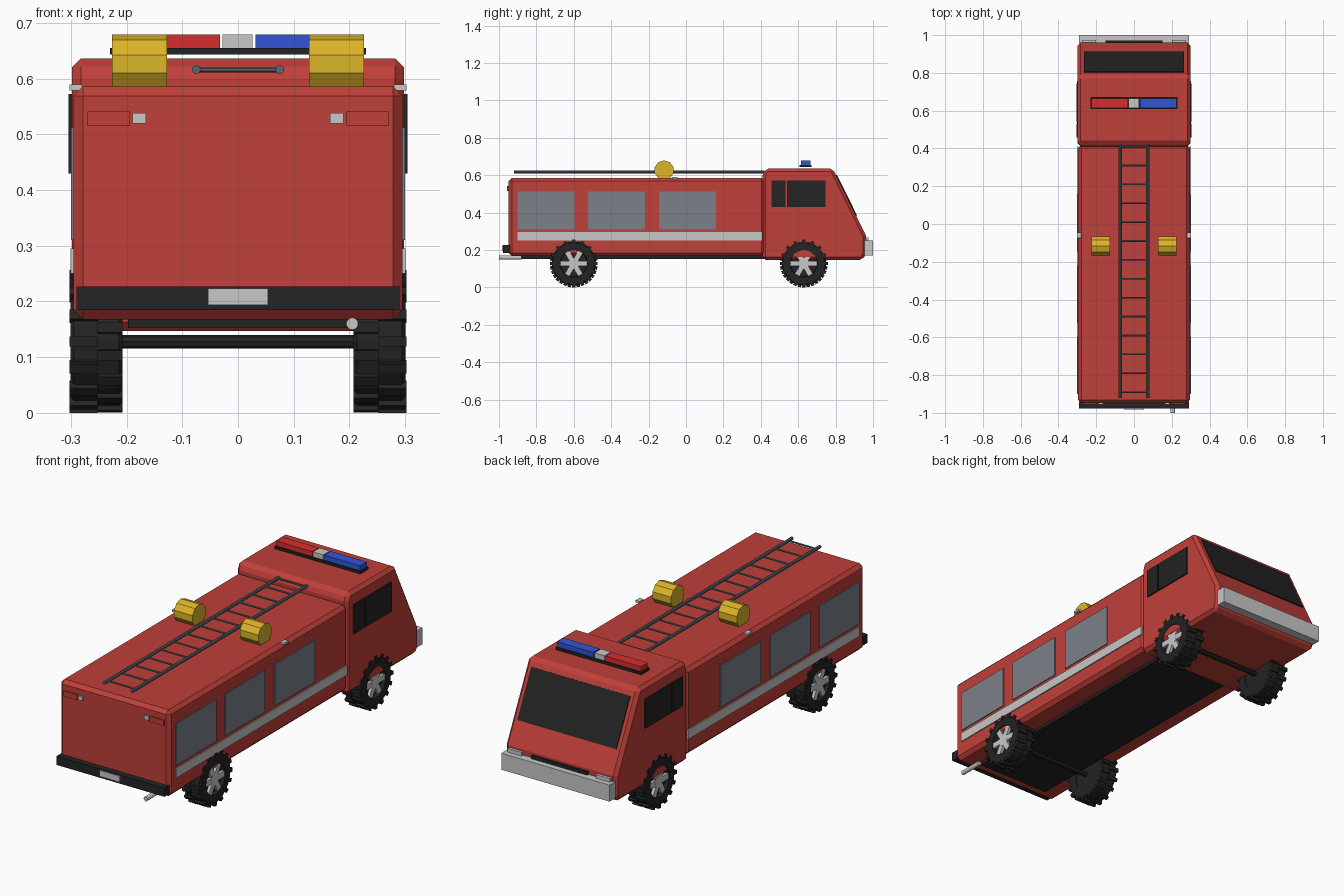
import bpy, bmesh, math
from mathutils import Vector, Matrix

if "Cube" in bpy.data.objects:
    bpy.data.objects.remove(bpy.data.objects["Cube"])

def mat(name, r, g, b):
    m = bpy.data.materials.new(name)
    m.diffuse_color = (r, g, b, 1)
    m.use_nodes = True
    m.node_tree.nodes["Principled BSDF"].inputs["Base Color"].default_value = m.diffuse_color
    return m

RED = mat("body red", 0.53, 0.050, 0.041)
LAMP = mat("lamp red", 0.68, 0.026, 0.028)
BLUE = mat("lamp blue", 0.03, 0.09, 0.66)
SILVER = mat("silver", 0.58, 0.58, 0.58)
BLACK = mat("black", 0.017, 0.017, 0.017)
GLASS = mat("grey window", 0.20, 0.22, 0.25)
STEEL = mat("ladder steel", 0.11, 0.13, 0.15)
GOLD = mat("gold", 0.72, 0.46, 0.022)

def finish(name, bm, m, bevel=0):
    bmesh.ops.recalc_face_normals(bm, faces=bm.faces)
    me = bpy.data.meshes.new(name)
    bm.to_mesh(me)
    bm.free()
    me.materials.append(m)
    ob = bpy.data.objects.new(name, me)
    bpy.context.collection.objects.link(ob)
    if bevel:
        b = ob.modifiers.new("chamfer", 'BEVEL')
        b.width, b.segments, b.limit_method = bevel, 1, 'ANGLE'
        b.angle_limit = math.radians(35)
    return ob

def add_box(bm, x, y, z, turn=None):
    c = Vector((sum(x) / 2, sum(y) / 2, sum(z) / 2))
    size = (x[1] - x[0], y[1] - y[0], z[1] - z[0])
    M = Matrix.Translation(c) @ Matrix.Diagonal((*size, 1))
    bmesh.ops.create_cube(bm, size=1, matrix=(turn @ M) if turn else M)

def box(name, x, y, z, m, bevel=0):
    bm = bmesh.new()
    add_box(bm, x, y, z)
    return finish(name, bm, m, bevel)

def add_rod(bm, a, b, r, n):
    a, b = Vector(a), Vector(b)
    d = b - a
    M = Matrix.Translation((a + b) / 2) @ d.to_track_quat('Z', 'Y').to_matrix().to_4x4()
    bmesh.ops.create_cone(bm, cap_ends=True, segments=n, radius1=r, radius2=r,
                          depth=d.length, matrix=M)

def rod(name, a, b, r, n, m):
    bm = bmesh.new()
    add_rod(bm, a, b, r, n)
    return finish(name, bm, m)

def prism(name, profile, half, m, bevel=0):
    """Extrude a (y, z) profile across the width."""
    bm = bmesh.new()
    f = bm.faces.new([bm.verts.new((-half, y, z)) for y, z in profile])
    ext = bmesh.ops.extrude_face_region(bm, geom=[f])
    vs = [v for v in ext["geom"] if isinstance(v, bmesh.types.BMVert)]
    bmesh.ops.translate(bm, vec=(2 * half, 0, 0), verts=vs)
    return finish(name, bm, m, bevel)

def sx(s, a, b):
    return tuple(sorted((s * a, s * b)))

# Main bodies
box("rear_body", (-.2955, .2955), (-.948, .42), (.168, .586), RED, .017)
prism("cab", [(.41, .147), (.41, .60), (.425, .636), (.785, .636), (.962, .277),
              (.962, .18), (.945, .147)], .298, RED, .016)
box("chassis", (-.197, .197), (-.88, .42), (.152, .172), BLACK)

# Windscreen lies on the sloped cab front
n = Vector((.359, .177)).normalized()
a, b = Vector((.803, .5995)), Vector((.91, .3825))
prism("windscreen", [a - n * .003, a + n * .005, b + n * .005, b - n * .003], .265, BLACK)

# Side windows, stripes and marker lamps
for s, side in ((-1, "left"), (1, "right")):
    for i, y in enumerate((-.90, -.525, -.145)):
        box(f"{side}_window_{i}", sx(s, .293, .300), (y, y + .305), (.31, .512), GLASS)
    box(f"{side}_stripe", sx(s, .293, .301), (-.90, .41), (.25, .295), SILVER)
    box(f"{side}_small_cab_window", sx(s, .296, .304), (.457, .533), (.43, .572), BLACK)
    box(f"{side}_cab_window", sx(s, .296, .304), (.541, .745), (.43, .572), BLACK)
    box(f"{side}_marker_lamp", sx(s, .28, .302), (-.075, -.045), (.579, .589), SILVER)
    # Rear lamps and headlamps
    box(f"{side}_tail_lamp", sx(s, .195, .27), (-.956, -.94), (.515, .541), RED)
    box(f"{side}_reverse_lamp", sx(s, .165, .189), (-.956, -.94), (.519, .538), SILVER)
    box(f"{side}_headlamp", sx(s, .20, .275), (.95, .975), (.225, .268), SILVER)

# Bumpers, plate, grille and exhaust
box("front_bumper", (-.29, .29), (.955, 1.0), (.17, .25), SILVER)
box("grille", (-.15, .15), (.95, .972), (.20, .266), BLACK)
box("rear_bumper", (-.29, .29), (-.978, -.94), (.185, .227), BLACK)
box("rear_plate", (-.054, .054), (-.983, -.975), (.194, .223), SILVER)
rod("exhaust", (.205, -1.0, .16), (.205, -.88, .16), .011, 12, SILVER)

# Roof light bar
box("light_bar_base", (-.23, .23), (.608, .672), (.643, .655), BLACK)
box("light_bar_red", (-.225, -.032), (.615, .665), (.655, .679), LAMP)
box("light_bar_middle", (-.028, .026), (.615, .665), (.655, .679), SILVER)
box("light_bar_blue", (.031, .225), (.615, .665), (.655, .679), BLUE)

# Ladder
bm = bmesh.new()
for s in (-1, 1):
    add_rod(bm, (s * .075, -.92, .616), (s * .075, .42, .616), .008, 8)
for i in range(14):
    y = -.89 + i * .1
    add_rod(bm, (-.075, y, .616), (.075, y, .616), .005, 6)
finish("ladder", bm, STEEL)

# Hose drums, ten-sided with a corner on top
for s, side in ((-1, "left"), (1, "right")):
    bm = bmesh.new()
    pts = [bm.verts.new((s * .127, -.117 + .053 * math.sin(k * math.tau / 10),
                         .626 + .053 * math.cos(k * math.tau / 10))) for k in range(10)]
    ext = bmesh.ops.extrude_face_region(bm, geom=[bm.faces.new(pts)])
    vs = [v for v in ext["geom"] if isinstance(v, bmesh.types.BMVert)]
    bmesh.ops.translate(bm, vec=(s * .099, 0, 0), verts=vs)
    finish(f"{side}_hose_drum", bm, GOLD)

# Wheels: lathed tyre, tread lugs, silver hub and spokes
def wheel(name, s, y):
    at = Matrix.Translation((0, y, .128))
    bm = bmesh.new()
    prof = [(.207, .07), (.207, .112), (.214, .119), (.294, .119),
            (.3005, .112), (.3005, .073), (.282, .07)]
    vs = [bm.verts.new((s * x, 0, r)) for x, r in prof]
    es = [bm.edges.new((vs[i], vs[(i + 1) % len(vs)])) for i in range(len(vs))]
    bmesh.ops.spin(bm, geom=vs + es, cent=(0, 0, 0), axis=(1, 0, 0),
                   angle=math.tau, steps=24, use_duplicate=False)
    bmesh.ops.remove_doubles(bm, verts=bm.verts, dist=1e-4)
    bmesh.ops.transform(bm, matrix=at, verts=bm.verts)
    for i in range(16):
        for x, off in (((.207, .252), .5), ((.252, .302), 0)):
            turn = at @ Matrix.Rotation((i + off) * math.tau / 16, 4, 'X')
            add_box(bm, sx(s, *x), (-.009, .009), (.108, .128), turn)
    add_rod(bm, (s * .21, y, .128), (s * .283, y, .128), .074, 24)
    finish(name + "_tyre", bm, BLACK)
    bm = bmesh.new()
    add_rod(bm, (s * .275, y, .128), (s * .2972, y, .128), .03, 12)
    for i in range(6):
        turn = at @ Matrix.Rotation((i + .5) * math.tau / 6, 4, 'X')
        add_box(bm, sx(s, .278, .2968), (-.014, .014), (.02, .071), turn)
    finish(name + "_hub", bm, SILVER)

for s, side in ((-1, "left"), (1, "right")):
    wheel(f"rear_{side}_wheel", s, -.6)
    wheel(f"front_{side}_wheel", s, .63)
for y, end in ((-.6, "rear"), (.63, "front")):
    rod(f"{end}_axle", (-.21, y, .128), (.21, y, .128), .012, 8, BLACK)
